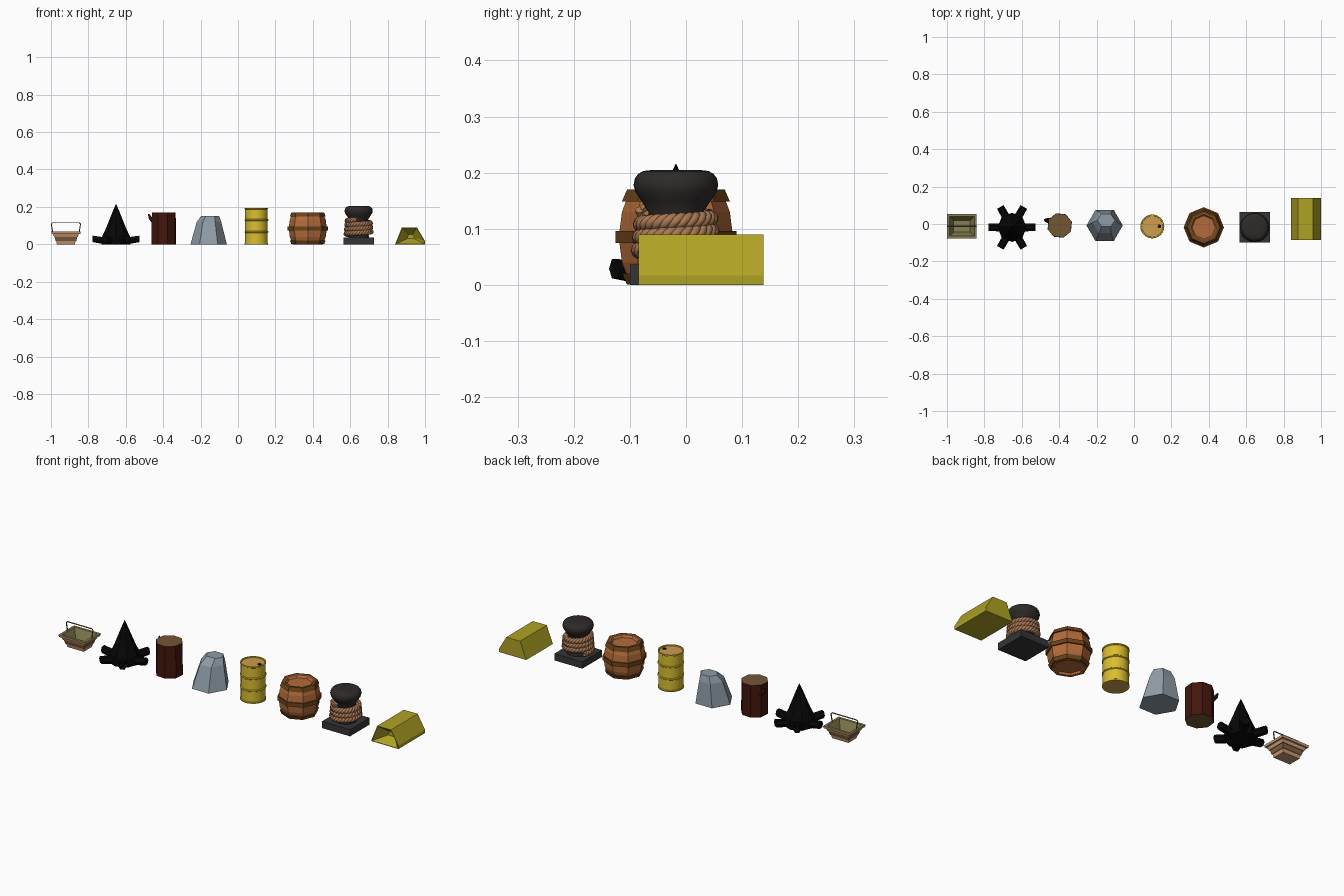
import bpy, bmesh
from math import sin, cos, pi, radians
from mathutils import Vector

if "Cube" in bpy.data.objects:
    bpy.data.objects.remove(bpy.data.objects["Cube"])

Y0 = -0.018  # common row line


def mat(name, r, g, b):
    m = bpy.data.materials.new(name)
    m.diffuse_color = (r ** 2.2, g ** 2.2, b ** 2.2, 1)
    m.use_nodes = True
    m.node_tree.nodes["Principled BSDF"].inputs["Base Color"].default_value = m.diffuse_color
    return m


BLACK = mat("charred", .06, .06, .06)
TAN = mat("wicker", .78, .60, .46)
OLIVE = mat("lining", .52, .50, .32)
WEAVE = mat("dark_wicker", .50, .38, .25)
BARK = mat("bark", .27, .11, .08)
CUT = mat("cut_wood", .45, .34, .22)
STONE = mat("stone", .55, .60, .64)
YELLOW = mat("drum_yellow", .85, .74, .20)
LID = mat("drum_lid", .80, .61, .32)
OAK = mat("oak", .70, .42, .24)
HOOP = mat("hoop", .42, .27, .12)
IRON = mat("iron", .20, .18, .18)
PLINTH = mat("plinth", .22, .22, .23)
ROPE = mat("rope", .66, .47, .33)
CANVAS = mat("canvas", .68, .63, .16)


def ring(cx, cy, z, r, n, rot=0.0, ry=None):
    ry = r if ry is None else ry
    return [(cx + r * cos(rot + 2 * pi * i / n), cy + ry * sin(rot + 2 * pi * i / n), z)
            for i in range(n)]


def rect(cx, cy, z, hx, hy):
    return [(cx - hx, cy - hy, z), (cx + hx, cy - hy, z), (cx + hx, cy + hy, z), (cx - hx, cy + hy, z)]


def loft(name, rings, mats, bands=None, caps=(0, 0), smooth=None):
    """Join successive rings with quads and cap both ends."""
    bm = bmesh.new()
    vs = [[bm.verts.new(p) for p in r] for r in rings]
    n = len(rings[0])
    for k in range(len(vs) - 1):
        for i in range(n):
            j = (i + 1) % n
            f = bm.faces.new((vs[k][i], vs[k][j], vs[k + 1][j], vs[k + 1][i]))
            f.material_index = bands[k] if bands else 0
    bm.faces.new(vs[0][::-1]).material_index = caps[0]
    bm.faces.new(vs[-1]).material_index = caps[1]
    bmesh.ops.recalc_face_normals(bm, faces=bm.faces)
    me = bpy.data.meshes.new(name)
    bm.to_mesh(me)
    bm.free()
    for m in mats:
        me.materials.append(m)
    ob = bpy.data.objects.new(name, me)
    bpy.context.collection.objects.link(ob)
    if smooth:
        bpy.ops.object.select_all(action='DESELECT')
        ob.select_set(True)
        bpy.context.view_layer.objects.active = ob
        bpy.ops.object.shade_smooth_by_angle(angle=radians(smooth))
    return ob


def tube(name, pts, r, m, res=1, cyclic=False):
    cu = bpy.data.curves.new(name, 'CURVE')
    cu.dimensions = '3D'
    cu.bevel_depth, cu.bevel_resolution, cu.use_fill_caps = r, res, True
    sp = cu.splines.new('POLY')
    sp.points.add(len(pts) - 1)
    for p, q in zip(sp.points, pts):
        p.co = (*q, 1)
    sp.use_cyclic_u = cyclic
    cu.materials.append(m)
    ob = bpy.data.objects.new(name, cu)
    bpy.context.collection.objects.link(ob)
    return ob


# Basket: stepped woven walls, hollow inside, thin flared handle
bx, by = -0.92, -0.012
prof = [(0, .048, .034), (.018, .052, .038), (.018, .055, .041), (.040, .061, .047),
        (.040, .064, .050), (.056, .069, .055), (.056, .077, .063), (.068, .079, .065),
        (.068, .066, .052), (.045, .057, .043), (.010, .044, .030)]
loft("basket", [rect(bx, by, *p) for p in prof], [TAN, WEAVE, OLIVE],
     [0, 0, 1, 1, 0, 0, 0, 2, 2, 2], (0, 2))
tube("basket_handle", [(bx - .070, by, .06), (bx - .078, by, .108), (bx - .072, by, .115),
                       (bx + .072, by, .115), (bx + .078, by, .108), (bx + .070, by, .06)], .003, WEAVE)

# Campfire: six radial logs around a pointed flame
fx = -0.652
for i in range(6):
    d = Vector((cos(i * pi / 3), sin(i * pi / 3), 0))
    c = Vector((fx, Y0, 0))
    side = Vector((-d.y, d.x, 0))
    up = Vector((0, 0, 1))
    rings = []
    for t, h, r in ((.02, .026, .022), (.075, .021, .021), (.126, .029, .020)):
        rings.append([c + d * t + side * r * cos(a * pi / 3) + up * (h + r * sin(a * pi / 3))
                      for a in range(6)])
    loft("log_%d" % (i + 1), rings, [BLACK])
loft("flame", [ring(fx, Y0, z, r, 8) for z, r in
               ((0, .078), (.045, .073), (.09, .052), (.14, .032), (.18, .016), (.215, .001))], [BLACK])

# Stump with a snapped branch
sx, sy = -0.397, -0.008
loft("stump", [ring(sx, sy, 0, .068, 8, .3), ring(sx, sy, .17, .067, 8, .3)],
     [BARK, CUT], None, (1, 1))
loft("stump_branch", [ring(sx - .050, sy + .022, .115, .017, 5), ring(sx - .068, sy + .028, .135, .014, 5),
                      ring(sx - .082, sy + .032, .162, .004, 5)], [BARK])

# Standing stone: leaning hexagonal frustum with a bevelled top
qx = -0.157
loft("stone", [ring(qx, -.008, 0, .097, 6, 0, .097), ring(qx + .002, .008, .118, .066, 6, 0, .066),
               ring(qx + .008, .020, .152, .048, 6, 0, .040)], [STONE])

# Oil drum: ribbed cylinder, lid lips and bung hole
dx, dy = 0.098, -0.013
R = .060
dp = [(0, R - .004), (0, R + .003), (.006, R + .003), (.008, R)]
for z in (.066, .130):
    dp += [(z - .005, R), (z - .002, R + .004), (z + .002, R + .004), (z + .005, R)]
dp += [(.187, R), (.189, R + .003), (.195, R + .003), (.195, R - .003), (.190, R - .004)]
loft("drum", [ring(dx, dy, z, r, 24) for z, r in dp], [YELLOW, LID], None, (1, 1), smooth=30)
loft("drum_bung", [ring(dx + .038, dy, z, .010, 10) for z in (.185, .1925)], [BLACK])

# Barrel: octagonal bulging staves with three hoops and recessed heads
cx = 0.373


def stave_r(z):
    return .102 - .021 * ((z - .085) / .085) ** 2


zs = [0, .04, .085, .13, .168]
bar = [(.012, .060), (.012, .070), (0, .070)] + [(z, stave_r(z)) for z in zs] + \
      [(.168, .070), (.156, .062)]
loft("barrel", [ring(cx, Y0, z, r, 8) for z, r in bar], [OAK])
for i, (a, b) in enumerate(((0.001, .020), (.075, .096), (.149, .170))):
    ra, rb = stave_r(a) + .006, stave_r(b) + .006
    ri = .074 if i != 1 else .09
    loft("barrel_hoop_%d" % (i + 1), [ring(cx, Y0, z, r, 8) for z, r in
         ((a, ri), (a, ra), (b, rb), (b, ri), (a + .001, ri - .001))][:4] , [HOOP]) if i == 1 else None
    if i != 1:
        # open band so the recessed head stays visible
        ob = loft("barrel_hoop_%d" % (i + 1), [ring(cx, Y0, z, r, 8) for z, r in
                  ((a, ri), (a, ra), (b, rb), (b, ri))], [HOOP])
        bm = bmesh.new()
        bm.from_mesh(ob.data)
        bmesh.ops.delete(bm, geom=[f for f in bm.faces if len(f.verts) == 8], context='FACES_ONLY')
        bm.to_mesh(ob.data)
        bm.free()

# Mooring bollard: plinth, mushroom head and post
mx = 0.645
loft("bollard_plinth", [rect(mx, Y0, 0, .082, .082), rect(mx, Y0, .036, .082, .082)], [PLINTH])
loft("bollard_post", [ring(mx, Y0, z, r, 32) for z, r in
     ((.03, .056), (.10, .048), (.13, .049), (.15, .062), (.165, .072), (.178, .0755),
      (.190, .073), (.198, .067), (.203, .058), (.205, .040))], [IRON], smooth=50)

# Rope: three twisted strands wound round the post
TURNS, N = 3.3, 300


def coil(t):
    a = 2 * pi * TURNS * t + 2.6
    return a, .066 - .006 * t, .054 + .076 * t


for s in range(3):
    pts = []
    for i in range(N + 1):
        a, r, z = coil(i / N)
        tw = a * 9 + s * 2 * pi / 3
        rr = r + .0075 * cos(tw)
        pts.append((mx + rr * cos(a), Y0 + rr * sin(a), z + .0075 * sin(tw)))
    tube("rope_strand_%d" % (s + 1), pts, .0078, ROPE, 2)

# Tent: flat-topped canvas prism with a sunken entrance
prof = [(.84, 0), (1.0, 0), (1.0, .017), (.957, .09), (.876, .09)]
mid = (.925, .04)


def section(y, k=1.0):
    return [(mid[0] + (x - mid[0]) * k, y, mid[1] + (z - mid[1]) * k) for x, z in prof]


loft("tent", [section(.138), section(-.085), section(-.085, .94), section(-.035, .25)], [CANVAS])
for x in (.878, .955):
    tube("tent_seam", [(x, -.085, .0885), (x, .138, .0885)], .002, CANVAS)
